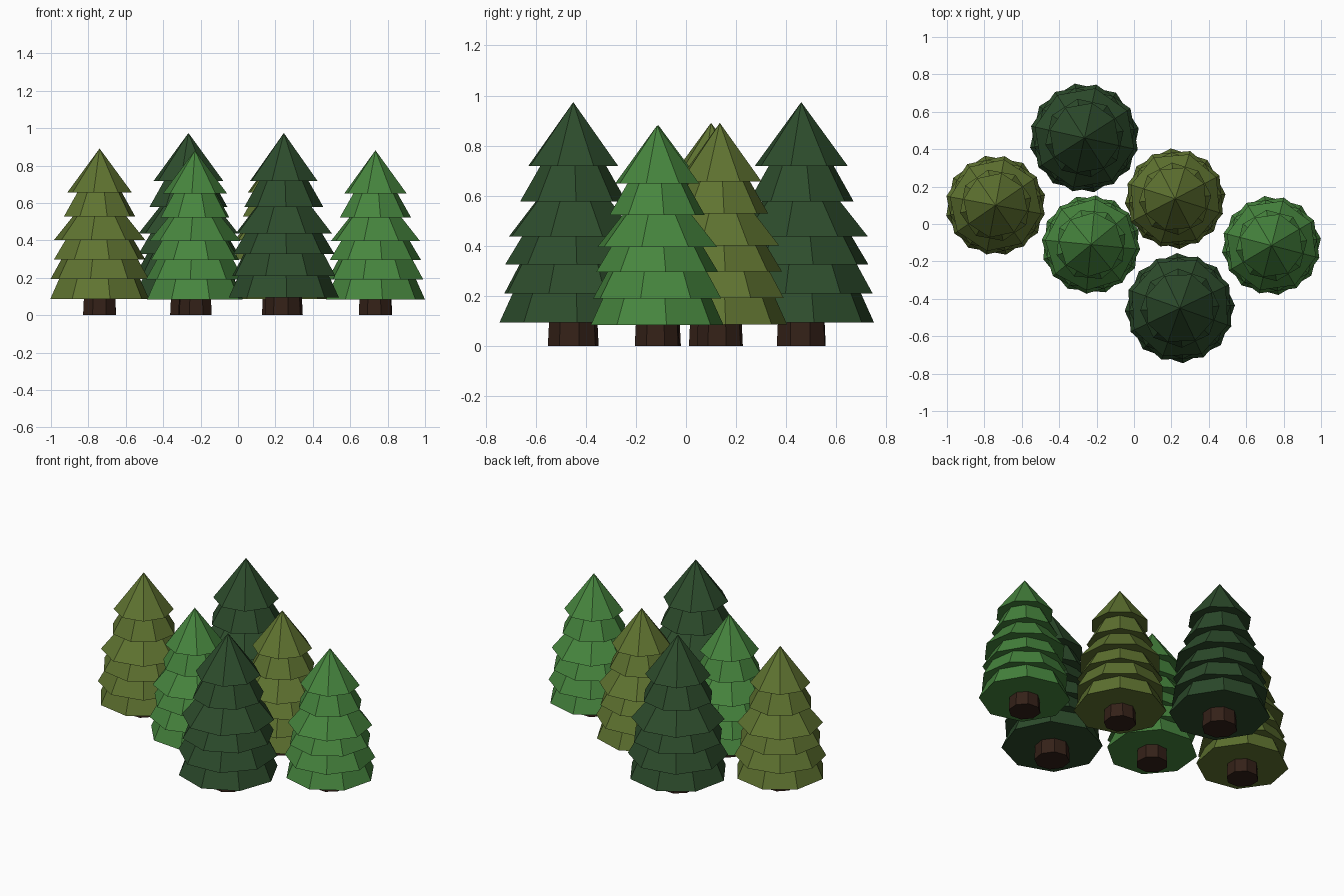
import bpy, bmesh, math

if "Cube" in bpy.data.objects:
    bpy.data.objects.remove(bpy.data.objects["Cube"])


def material(name, rgb):
    m = bpy.data.materials.new(name)
    m.diffuse_color = (*rgb, 1)
    m.use_nodes = True
    m.node_tree.nodes["Principled BSDF"].inputs["Base Color"].default_value = m.diffuse_color
    return m


BARK = material("bark", (0.034, 0.015, 0.009))
OLIVE = material("olive_needles", (0.115, 0.172, 0.030))
GREEN = material("green_needles", (0.062, 0.235, 0.048))
DARK = material("dark_needles", (0.026, 0.072, 0.025))

SIDES = 8
# bottom z, top z, bottom radius, top radius of each tier at full height
TIERS = [
    (0.094, 0.215, 0.295, 0.240),
    (0.210, 0.330, 0.292, 0.225),
    (0.326, 0.442, 0.272, 0.202),
    (0.438, 0.582, 0.272, 0.155),
    (0.578, 0.722, 0.212, 0.130),
    (0.718, 0.974, 0.191, 0.0),
]


def frustum(name, x, y, z0, z1, r0, r1, angle, mat):
    bm = bmesh.new()
    bmesh.ops.create_cone(bm, cap_ends=True, segments=SIDES,
                          radius1=r0, radius2=r1, depth=z1 - z0)
    bmesh.ops.remove_doubles(bm, verts=bm.verts, dist=1e-5)
    mesh = bpy.data.meshes.new(name)
    bm.to_mesh(mesh)
    bm.free()
    mesh.materials.append(mat)
    ob = bpy.data.objects.new(name, mesh)
    ob.location = (x, y, (z0 + z1) / 2)
    ob.rotation_euler.z = math.radians(angle)
    bpy.context.collection.objects.link(ob)


def tree(name, x, y, s, turn, mat):
    # Octagonal trunk, then tiers with alternating corner positions
    frustum(name + "_trunk", x, y, 0, 0.12 * s, 0.104 * s, 0.098 * s, turn + 10, BARK)
    for i, (z0, z1, r0, r1) in enumerate(TIERS):
        frustum(f"{name}_tier_{i + 1}", x, y, z0 * s, z1 * s, r0 * s, r1 * s,
                turn + 22.5 * (i % 2), mat)


tree("left_olive_pine", -0.74, 0.10, 0.915, 12, OLIVE)
tree("middle_olive_pine", 0.22, 0.135, 0.915, 5, OLIVE)
tree("middle_green_pine", -0.23, -0.11, 0.905, 17, GREEN)
tree("right_green_pine", 0.735, -0.115, 0.905, 8, GREEN)
tree("back_dark_pine", -0.265, 0.46, 1.0, 10, DARK)
tree("front_dark_pine", 0.245, -0.45, 1.0, 3, DARK)
